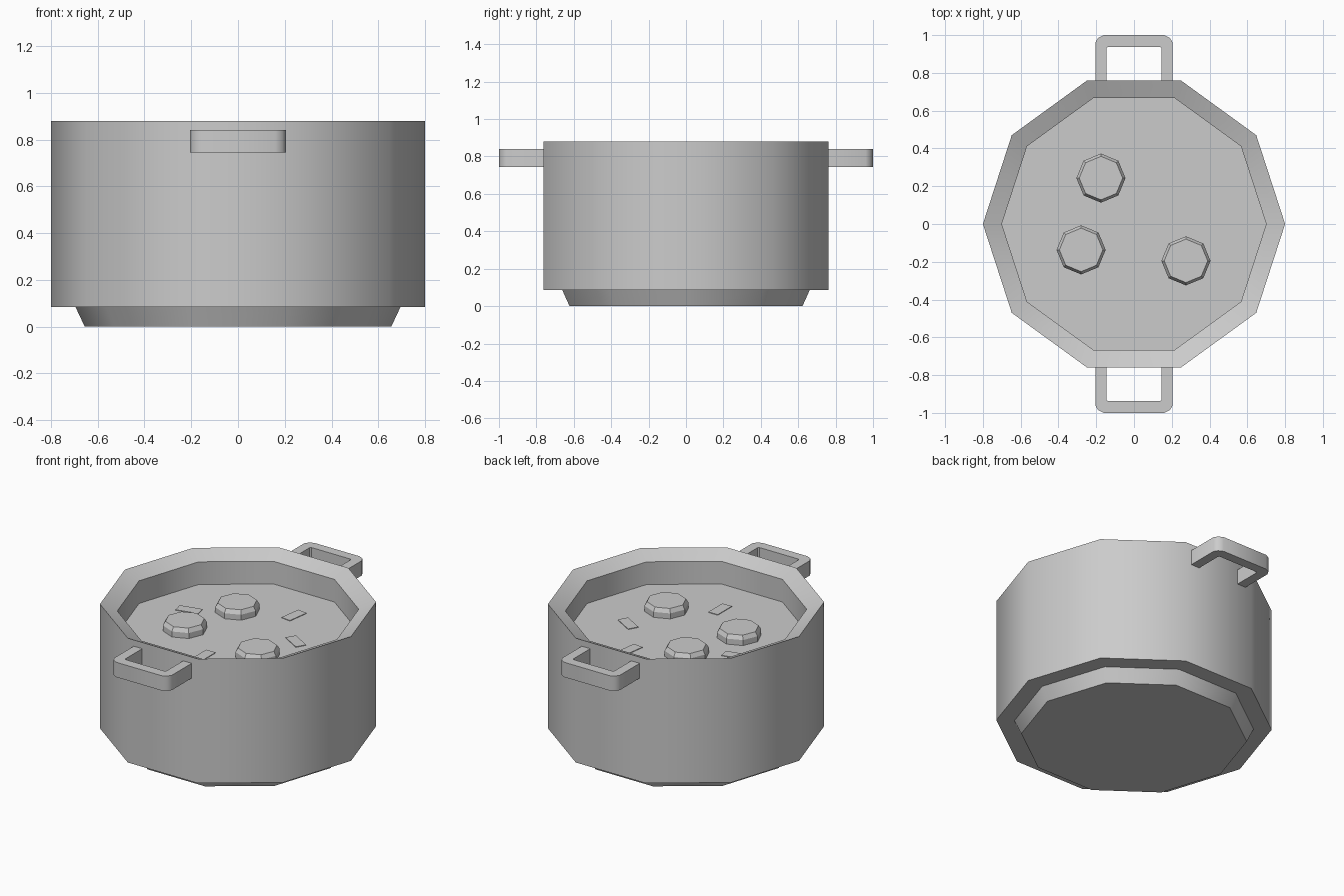
import bpy, bmesh
from math import pi, cos, sin, radians

if "Cube" in bpy.data.objects:
    bpy.data.objects.remove(bpy.data.objects["Cube"])


def make_object(name, bm, smooth_angle=None):
    bmesh.ops.recalc_face_normals(bm, faces=bm.faces)
    mesh = bpy.data.meshes.new(name)
    bm.to_mesh(mesh)
    bm.free()
    ob = bpy.data.objects.new(name, mesh)
    bpy.context.collection.objects.link(ob)
    if smooth_angle:
        bpy.ops.object.select_all(action='DESELECT')
        ob.select_set(True)
        bpy.context.view_layer.objects.active = ob
        bpy.ops.object.shade_smooth_by_angle(angle=radians(smooth_angle))
    return ob


def lathe(name, profile, sides, center=(0, 0), smooth_angle=None):
    """Spin (radius, z) points round a vertical axis and cap both ends."""
    bm = bmesh.new()
    rings = [[bm.verts.new((center[0] + r * cos(2 * pi * i / sides),
                            center[1] + r * sin(2 * pi * i / sides), z))
              for i in range(sides)] for r, z in profile]
    for a, b in zip(rings, rings[1:]):
        for i in range(sides):
            j = (i + 1) % sides
            bm.faces.new((a[i], a[j], b[j], b[i]))
    bm.faces.new(rings[0])
    bm.faces.new(rings[-1])
    return make_object(name, bm, smooth_angle)


def prism(name, points, z0, z1, smooth_angle=None):
    """Extrude an xy outline from z0 to z1."""
    bm = bmesh.new()
    face = bm.faces.new([bm.verts.new((x, y, z0)) for x, y in points])
    top = bmesh.ops.extrude_face_region(bm, geom=[face])['geom']
    bmesh.ops.translate(bm, vec=(0, 0, z1 - z0),
                        verts=[v for v in top if isinstance(v, bmesh.types.BMVert)])
    return make_object(name, bm, smooth_angle)


SOUP_Z = 0.69

# Ten-sided pot: foot, wall, inward-sloping rim, inner wall and soup surface
lathe("pot_body", [(0.655, 0), (0.695, 0.085), (0.8, 0.085), (0.8, 0.88),
                   (0.7, 0.835), (0.7, SOUP_Z)], 10, smooth_angle=40)

# Loop handles on the front and back
half = [(0.205, 0.74), (0.205, 0.96), (0.19, 0.985), (0.16, 1.0)]
inner = [(0.145, 0.74), (0.145, 0.93), (0.137, 0.938)]
outline = (half + [(-x, y) for x, y in reversed(half)]
           + [(-x, y) for x, y in inner] + list(reversed(inner)))
for name, s in (("back_handle", 1), ("front_handle", -1)):
    prism(name, [(x, y * s) for x, y in outline], 0.745, 0.84, 40)

# Octagonal vegetable chunks standing out of the soup
for i, c in enumerate([(-0.175, 0.243), (-0.28, -0.137), (0.275, -0.195)]):
    lathe(f"vegetable_chunk_{i + 1}", [(0.13, SOUP_Z - 0.03), (0.13, SOUP_Z + 0.035),
                                       (0.115, SOUP_Z + 0.06)], 8, c)

# Thin garnish strips floating flat on the soup
for i, (x, y, deg) in enumerate([(0.132, 0.378, 82), (-0.412, 0.093, 13),
                                 (0.345, 0.092, -30), (0.02, -0.373, 90)]):
    c, s = cos(radians(deg)), sin(radians(deg))
    corners = [(-0.071, -0.033), (0.071, -0.033), (0.071, 0.033), (-0.071, 0.033)]
    prism(f"garnish_strip_{i + 1}", [(x + u * c - v * s, y + u * s + v * c)
                                     for u, v in corners], SOUP_Z - 0.01, SOUP_Z + 0.004)
